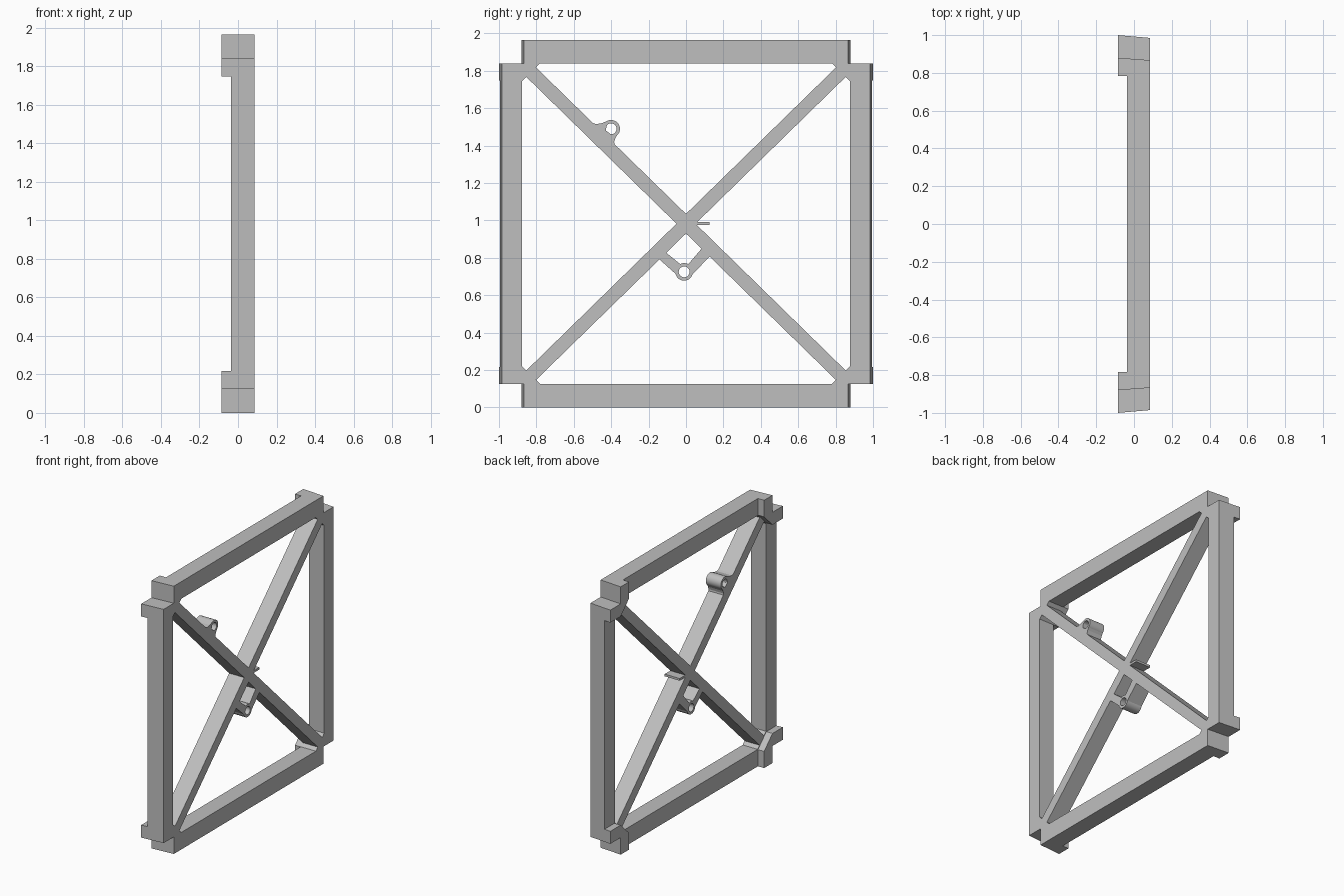
import bpy
import bmesh
from math import cos, sin, tau

cube = bpy.data.objects.get("Cube")
if cube:
    bpy.data.objects.remove(cube)

# One grey for everything
grey = bpy.data.materials.new("plain grey")
grey.use_nodes = True
colour = (0.52, 0.52, 0.52, 1)
grey.diffuse_color = colour
grey.node_tree.nodes["Principled BSDF"].inputs["Base Color"].default_value = colour

BACK, FRONT = -0.086, 0.086    # full depth along x
BAR_BACK = -0.036              # back of bars and braces
MID = 0.9825                   # height of the crossing


def finish(name, bm):
    bmesh.ops.recalc_face_normals(bm, faces=bm.faces)
    mesh = bpy.data.meshes.new(name)
    bm.to_mesh(mesh)
    bm.free()
    mesh.materials.append(grey)
    obj = bpy.data.objects.new(name, mesh)
    bpy.context.collection.objects.link(obj)
    return obj


def prism(name, back, front=None, x0=BAR_BACK, x1=FRONT, base=MID):
    """Join a y-z outline at x0 to one at x1."""
    bm = bmesh.new()
    a = [bm.verts.new((x0, y, z + base)) for y, z in back]
    b = [bm.verts.new((x1, y, z + base)) for y, z in front or back]
    bm.faces.new(a)
    bm.faces.new(b[::-1])
    for i in range(len(a)):
        j = (i + 1) % len(a)
        bm.faces.new((a[i], a[j], b[j], b[i]))
    return finish(name, bm)


def four_way(quarter):
    """Mirror a quarter outline into all four corners."""
    right = quarter + [(y, -z) for y, z in quarter[::-1]]
    return right + [(-y, z) for y, z in right[::-1]]


def tube(name, y, z, outer=0.047, inner=0.029, sides=32):
    bm = bmesh.new()
    loops = []
    for x, r in ((BAR_BACK, outer), (FRONT, outer), (FRONT, inner), (BAR_BACK, inner)):
        loops.append([bm.verts.new((x, y + r * cos(tau * i / sides),
                                    z + r * sin(tau * i / sides)))
                      for i in range(sides)])
    for k in range(4):
        p, q = loops[k], loops[(k + 1) % 4]
        for i in range(sides):
            j = (i + 1) % sides
            bm.faces.new((p[i], p[j], q[j], q[i]))
    obj = finish(name, bm)
    bpy.context.view_layer.objects.active = obj
    obj.select_set(True)
    bpy.ops.object.shade_smooth_by_angle()
    obj.select_set(False)


def cut(target, cutter):
    cutter.hide_render = True
    mod = target.modifiers.new("cut", "BOOLEAN")
    mod.operation = "DIFFERENCE"
    mod.solver = "EXACT"
    mod.object = cutter
    bpy.context.view_layer.objects.active = target
    bpy.ops.object.modifier_apply(modifier=mod.name)
    bpy.data.objects.remove(cutter)


# Frame plate with notched corners and slightly tapered ends
def frame_outline(end, notch):
    return four_way([(notch, MID), (notch, 0.8575), (end, 0.8575)])


frame = prism("braced_frame", frame_outline(1.0, 0.88),
              frame_outline(0.985, 0.867), x0=BACK)

# Four openings, which leave the crossed braces standing
tall = [(0.78, 0.8575), (0.802, 0.8355), (0, 0.0525), (-0.802, 0.8355), (-0.78, 0.8575)]
wide = [(0.877, 0.7625), (0.854, 0.785), (0.051, 0), (0.854, -0.785), (0.877, -0.7625)]
for s in (1, -1):
    cut(frame, prism("opening", [(y, z * s) for y, z in tall], x0=-1, x1=1))
    cut(frame, prism("opening", [(y * s, z) for y, z in wide], x0=-1, x1=1))

# Recess in the back, which leaves the corner blocks proud
recess = four_way([(0.783, 1.2), (0.783, 0.8605), (0.88, 0.7655), (1.2, 0.7655)])
cut(frame, prism("recess", recess, x0=-1, x1=BAR_BACK))

# Upper eyelet and its flared foot
tube("upper_eyelet", -0.4, 1.49)
prism("upper_eyelet_foot",
      [(-0.51, 1.525), (-0.48, 1.515), (-0.45, 1.52), (-0.415, 1.534), (-0.43, 1.482),
       (-0.4, 1.459), (-0.36, 1.468), (-0.378, 1.44), (-0.384, 1.42),
       (-0.38, 1.39), (-0.42, 1.42)], base=0)

# Lower eyelet hung from two legs
tube("lower_eyelet", -0.01, 0.725)
prism("lower_eyelet_right_leg",
      [(0.09, 0.857), (0.012, 0.766), (0.034, 0.712), (0.14, 0.82)], base=0)
prism("lower_eyelet_left_leg",
      [(-0.115, 0.835), (-0.03, 0.766), (-0.053, 0.712), (-0.157, 0.805)], base=0)

# Small flat tab beside the crossing
prism("crossing_tab", [(0.04, -0.008), (0.125, -0.008), (0.125, 0.008), (0.04, 0.008)])
